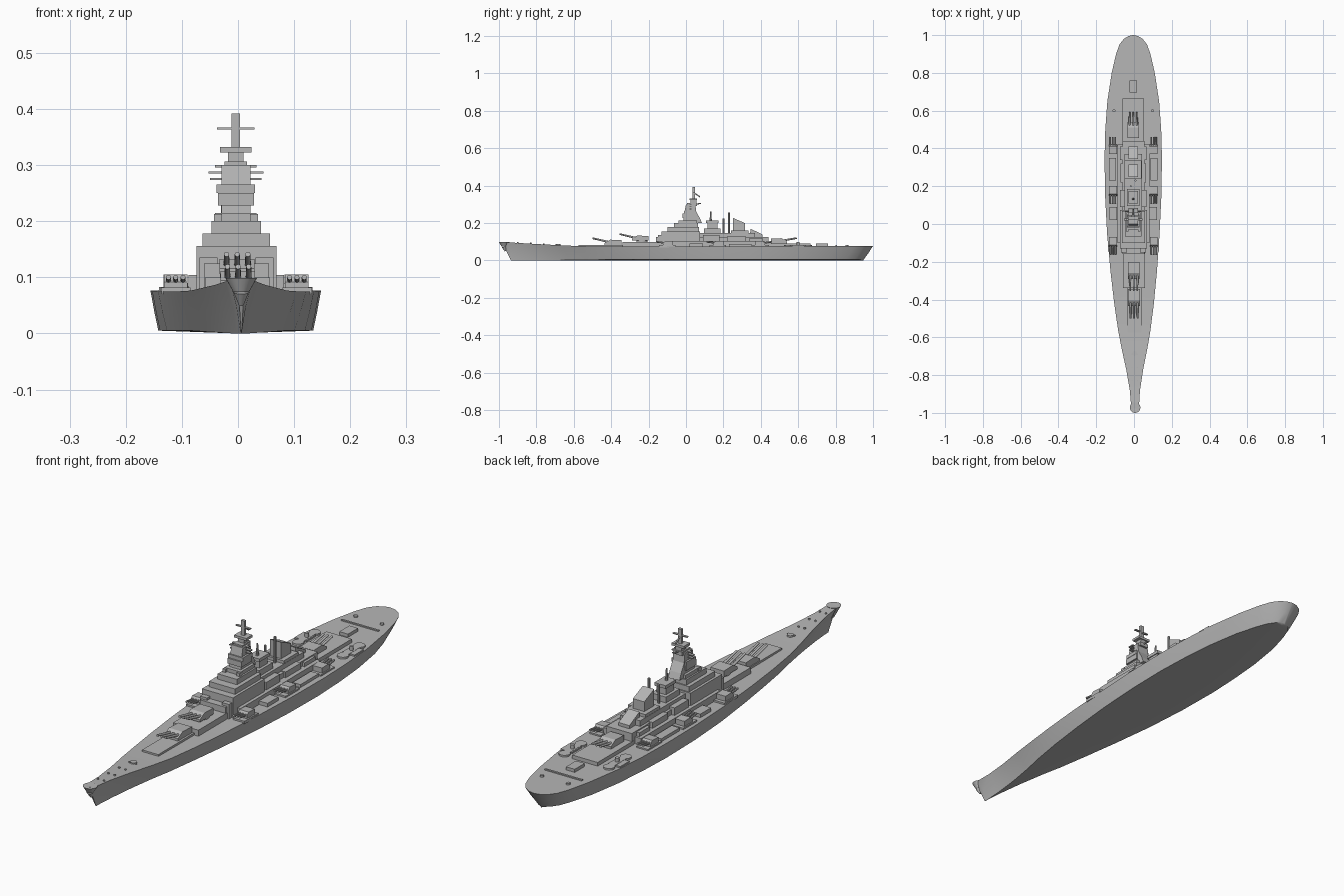
import bpy, bmesh, math
from mathutils import Vector

old = bpy.data.objects.get("Cube")
if old:
    bpy.data.objects.remove(old)

grey = bpy.data.materials.new("naval grey")
grey.use_nodes = True
colour = (0.47, 0.47, 0.47, 1)
grey.diffuse_color = colour
grey.node_tree.nodes["Principled BSDF"].inputs["Base Color"].default_value = colour


def centre(y):
    """Centreline of the ship, drifting slightly towards the bow."""
    return -0.004 - 0.01 * min(y, 0)


def finish(name, bm, smooth=False):
    bmesh.ops.recalc_face_normals(bm, faces=bm.faces)
    mesh = bpy.data.meshes.new(name)
    bm.to_mesh(mesh)
    bm.free()
    mesh.materials.append(grey)
    ob = bpy.data.objects.new(name, mesh)
    bpy.context.collection.objects.link(ob)
    if smooth:
        bpy.ops.object.select_all(action='DESELECT')
        ob.select_set(True)
        bpy.context.view_layer.objects.active = ob
        bpy.ops.object.shade_smooth_by_angle(angle=math.radians(35))
    return ob


def prism(name, half, profile, x=0):
    """Side profile of (y, z) points extruded across the ship."""
    bm = bmesh.new()
    mid = x + centre(profile[0][0])
    face = bm.faces.new([bm.verts.new((mid - half, y, z)) for y, z in profile])
    new = bmesh.ops.extrude_face_region(bm, geom=[face])["geom"]
    bmesh.ops.translate(bm, vec=(2 * half, 0, 0), verts=[v for v in new if isinstance(v, bmesh.types.BMVert)])
    return finish(name, bm)


def box(name, half, y0, y1, z0, z1, x=0):
    return prism(name, half, [(y0, z0), (y1, z0), (y1, z1), (y0, z1)], x)


def tube(name, start, end, r1, r2=None, sides=12):
    a, b = Vector(start), Vector(end)
    a.x += centre(a.y)
    b.x += centre(a.y)
    bm = bmesh.new()
    bmesh.ops.create_cone(bm, cap_ends=True, segments=sides, radius1=r1,
                          radius2=r1 if r2 is None else r2, depth=(b - a).length)
    turn = (b - a).to_track_quat('Z', 'Y').to_matrix().to_4x4()
    turn.translation = (a + b) / 2
    bmesh.ops.transform(bm, matrix=turn, verts=bm.verts)
    return finish(name, bm, True)


# Hull: deck edge position, deck half width, bottom half width
stations = [(-0.96, .021, .001), (-0.88, .027, .007), (-0.77, .045, .02), (-0.66, .068, .038),
            (-0.56, .086, .058), (-0.42, .105, .08), (-0.25, .123, .102), (-0.05, .139, .123),
            (0.15, .149, .135), (0.35, .152, .138), (0.5, .148, .132), (0.65, .137, .12),
            (0.8, .114, .097), (0.9, .091, .07), (0.95, .073, .052), (0.98, .05, .032),
            (0.995, .025, .015), (1.0, .004, .003)]


def deck_z(y):
    return 0.075 + 0.025 * max(0, (-y - 0.52) / 0.48) ** 1.2 + 0.003 * max(0, y)


bm = bmesh.new()
rows = []
for y, top, low in [(-0.985, .008, .0005)] + stations:
    c, z = centre(y), deck_z(y)
    yb = y * 0.95
    bow = max(0, min(1, (-y - 0.4) / 0.4))
    share = 0.5 - 0.12 * bow
    mid = low + (top - low) * share
    base = 0.005 * (1 - bow)
    ring = [(0, 0, yb), (low, base, yb), (mid, z / 2, (y + yb) / 2), (top, z, y), (0, z, y),
            (-top, z, y), (-mid, z / 2, (y + yb) / 2), (-low, base, yb)]
    rows.append([bm.verts.new((c + px, py, pz)) for px, pz, py in ring])
for a, b in zip(rows, rows[1:]):
    for i in range(8):
        j = (i + 1) % 8
        bm.faces.new((a[i], a[j], b[j], b[i]))
bm.faces.new(rows[0])
bm.faces.new(rows[-1])
finish("hull", bm, True)

# Rounded bow lip
tube("bow_lip", (0, -.972, .074), (0, -.972, .0985), .014, .028, 24)
tube("bow_lip_base", (0, -.965, .05), (0, -.972, .074), .004, .014, 24)

# Low deck platforms and hatches
box("front_platform", .037, -.575, -.33, .07, .084)
box("raised_front_platform", .058, -.34, -.14, .07, .1)
box("aft_platform", .058, .43, .665, .07, .092)
box("stern_hatch", .02, .695, .76, .07, .09)
tube("bow_hatch", (0, -.685, .07), (0, -.685, .088), .013)
box("stern_plate", .085, .8, .808, .07, .082)
for i in range(4):
    for s in (-1, 1):
        tube("bollard", (s * .014, -.9 + i * .07, .08), (s * .014, -.9 + i * .07, deck_z(-.9 + i * .07) + .005), .004)

# Superstructure tiers
box("long_deckhouse", .085, -.1, .42, .07, .104)
box("lower_house", .058, -.16, .44, .07, .125)
box("bridge_base", .071, -.13, .075, .07, .156)
box("bridge_wing_deck", .06, -.1, .07, .15, .178)
box("bridge_deck", .044, -.065, .065, .17, .2)
box("bridge_upper_deck", .037, -.03, .06, .19, .215)
prism("bridge_tower", .026, [(-.015, .2), (.085, .2), (.075, .225), (.055, .26), (.05, .3), (.0, .3), (-.01, .25)])
box("tower_balcony", .032, -.018, .05, .228, .25)
box("tower_lookout", .034, -.012, .05, .25, .265)
box("tower_head", .02, .005, .06, .29, .306)
for z, w in ((.275, .046), (.287, .049), (.298, .037)):
    box("tower_yard", w, .018, .03, z - .002, z + .002)
for s in (-1, 1):
    box("bridge_side_post", .007, -.04, -.02, .19, .213, s * .032)
    box("forward_house", .016, -.15, -.06, .07, .135, s * .05)

# Main mast
box("mast_foot", .014, .025, .055, .3, .325)
box("mast_platform", .028, .02, .06, .322, .332)
box("mast", .008, .036, .048, .33, .392)
box("mast_yard", .033, .036, .046, .363, .367)
tube("mast_stay", (0, .045, .36), (0, .075, .34), .003)
tube("mast_boom", (0, .045, .3), (0, .08, .305), .003)

# Funnels and aft structure
box("mid_house", .046, .07, .37, .1, .148)
box("forward_funnel_base", .034, .095, .185, .14, .172)
box("forward_funnel", .022, .115, .168, .17, .208)
box("funnel_cap", .026, .108, .175, .2, .213)
tube("funnel_mast", (0, .132, .2), (0, .132, .262), .007, .003, 8)
for s, y, z in ((-1, .2, .225), (1, .23, .256)):
    tube("signal_pole", (s * .012, y, .14), (s * .012, y, z), .005, sides=8)
box("aft_funnel_base", .045, .24, .335, .14, .16)
prism("aft_funnel", .026, [(.25, .15), (.315, .15), (.315, .2), (.25, .228)])
box("aft_control_base", .07, .34, .41, .09, .12)
prism("aft_control", .025, [(.34, .11), (.41, .11), (.41, .138), (.345, .17)])
for s in (-1, 1):
    box("side_house", .013, .09, .18, .09, .135, s * .057)
    box("side_locker", .012, .22, .32, .09, .128, s * .056)
    box("boat_deck", .02, .02, .09, .07, .09, s * .105)
    box("side_step", .018, .23, .35, .07, .088, s * .11)


# Main gun turrets: rear, front, floor, roof and muzzle height
def main_turret(name, rear, front, floor, tip_y, tip_z):
    d = 1 if front > rear else -1
    roof = floor + .027
    prism(name, .031, [(rear, floor), (front, floor), (front, floor + .01),
                       (front - d * .03, roof), (rear, roof - .002)])
    for i in (-1, 0, 1):
        x = i * .019
        tube(name + "_barrel", (x, front - d * .025, floor + .014), (x, tip_y, tip_z), .0055, .0045)


main_turret("forward_turret", -.345, -.435, .084, -.5, .119)
main_turret("raised_turret", -.2, -.29, .106, -.355, .141)
main_turret("aft_turret", .455, .54, .092, .592, .12)
tube("raised_turret_ring", (0, -.235, .095), (0, -.235, .107), .03, sides=24)

# Secondary turrets along both sides: position, facing
for s in (-1, 1):
    for y, d in ((.4, 1), (.17, -1), (-.1, -1)):
        x = s * .108
        box("secondary_turret_base", .026, y - .045, y + .045, .07, .082, x)
        prism("secondary_turret", .021, [(y - d * .03, .08), (y + d * .022, .08), (y + d * .022, .092),
                                         (y + d * .01, .105), (y - d * .03, .103)], x)
        for i in (-1, 0, 1):
            bx = x + i * .013
            tube("secondary_barrel", (bx, y, .092), (bx, y + d * .06, .1), .0045, sides=8)

# Aircraft pads near the stern
for s in (-1, 1):
    x = s * .102
    for y in (.545, .652):
        tube("round_pad", (x, y, .07), (x, y, .084), .022, sides=24)
    box("pad_bridge", .014, .545, .652, .07, .084, x)
    box("pad_step", .027, .57, .63, .07, .083, x + s * .008)
    tube("pad_post", (x, .6, .08), (x, .6, .1), .008)
    tube("stern_post", (s * .06, .86, .07), (s * .06, .86, .084), .008)
